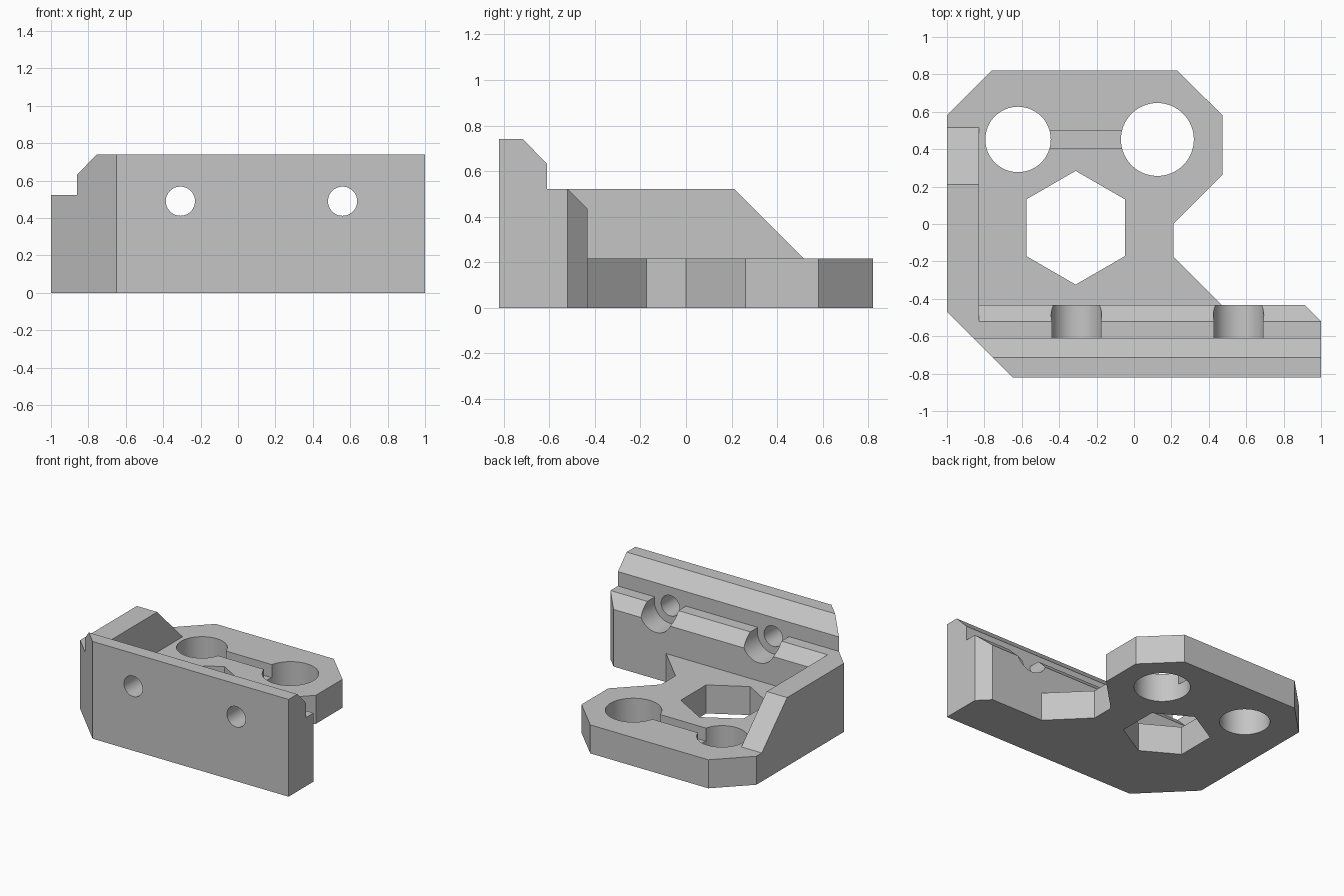
import bpy
import math
from mathutils import Vector

cube = bpy.data.objects.get("Cube")
if cube:
    bpy.data.objects.remove(cube, do_unlink=True)

grey = bpy.data.materials.new("light grey")
grey.use_nodes = True
GREY = (0.56, 0.56, 0.56, 1)
grey.diffuse_color = GREY
grey.node_tree.nodes["Principled BSDF"].inputs["Base Color"].default_value = GREY

BASE, LEDGE, TOP = 0.217, 0.522, 0.74
BACK, FRONT = 0.82, -0.82


def prism(name, points, low, high, axis="z"):
    """Extrude a 2D outline along z (points are x, y), x (y, z) or y (x, z)."""
    place = {"z": lambda a, b, t: (a, b, t),
             "x": lambda a, b, t: (t, a, b),
             "y": lambda a, b, t: (a, t, b)}[axis]
    n = len(points)
    area = sum(points[i - 1][0] * points[i][1] - points[i][0] * points[i - 1][1]
               for i in range(n))
    if (area < 0) != (axis == "y"):
        points = points[::-1]
    verts = [place(a, b, t) for t in (low, high) for a, b in points]
    faces = [tuple(reversed(range(n))), tuple(range(n, 2 * n))]
    faces += [(i, (i + 1) % n, n + (i + 1) % n, n + i) for i in range(n)]
    mesh = bpy.data.meshes.new(name)
    mesh.from_pydata(verts, [], faces)
    mesh.materials.append(grey)
    obj = bpy.data.objects.new(name, mesh)
    bpy.context.scene.collection.objects.link(obj)
    return obj


def ring(cx, cy, radius, sides, turn=0.0):
    steps = [turn + math.tau * i / sides for i in range(sides)]
    return [(cx + radius * math.cos(a), cy + radius * math.sin(a)) for a in steps]


def combine(target, tool, operation):
    mod = target.modifiers.new(operation.lower(), "BOOLEAN")
    mod.operation = operation
    mod.solver = "EXACT"
    mod.object = tool
    bpy.context.view_layer.objects.active = target
    bpy.ops.object.modifier_apply(modifier=mod.name)
    bpy.data.objects.remove(tool, do_unlink=True)


# Upright wall with a chamfered lip and a lower step behind it
bracket = prism("mounting_bracket", [
    (FRONT, 0), (FRONT, TOP), (-0.715, TOP), (-0.61, 0.632), (-0.61, LEDGE),
    (-0.52, LEDGE), (-0.433, 0.435), (-0.433, 0)], -1, 1, "x")

# Flat base plate with clipped corners and a notched side
combine(bracket, prism("base_plate", [
    (-1, -0.6), (-1, 0.582), (-0.762, BACK), (0.232, BACK), (0.472, 0.582),
    (0.472, 0.262), (0.21, 0), (0.21, -0.173), (0.51, -0.473), (0.51, -0.6)],
    0, BASE), "UNION")

# Side rail sloping down toward the back
combine(bracket, prism("side_rail", [
    (-0.7, 0), (-0.7, LEDGE), (0.212, LEDGE), (0.517, BASE), (0.517, 0)],
    -1, -0.828, "x"), "UNION")

# Clipped corners of the wall
for corner in ([(-1.1, -0.37), (-1.1, -0.92), (-0.55, -0.92)],
               [(0.85, -0.37), (1.05, -0.37), (1.05, -0.57)]):
    combine(bracket, prism("corner_cut", corner, -0.1, 0.9), "DIFFERENCE")

# Rod holes and hexagonal opening through the plate
for outline in (ring(-0.62, 0.452, 0.175, 64),
                ring(0.125, 0.452, 0.195, 64),
                ring(-0.312, -0.02, 0.304, 6, math.pi / 6)):
    combine(bracket, prism("plate_hole", outline, -0.1, 0.9), "DIFFERENCE")

# Shallow channel joining the two rod holes
combine(bracket, prism("channel", [
    (-0.55, 0.405), (0.05, 0.405), (0.05, 0.498), (-0.55, 0.498)],
    BASE - 0.1, 0.3), "DIFFERENCE")

# Screw holes with counterbores in the wall
for x in (-0.308, 0.559):
    combine(bracket, prism("screw_hole", ring(x, 0.49, 0.078, 48), -0.9, -0.3, "y"),
            "DIFFERENCE")
    combine(bracket, prism("counterbore", ring(x, 0.49, 0.135, 48), -0.61, -0.3, "y"),
            "DIFFERENCE")

# Smooth bores, sharp edges elsewhere
bpy.ops.object.select_all(action="DESELECT")
bracket.select_set(True)
bpy.context.view_layer.objects.active = bracket
bpy.ops.object.shade_smooth_by_angle(angle=math.radians(25))
